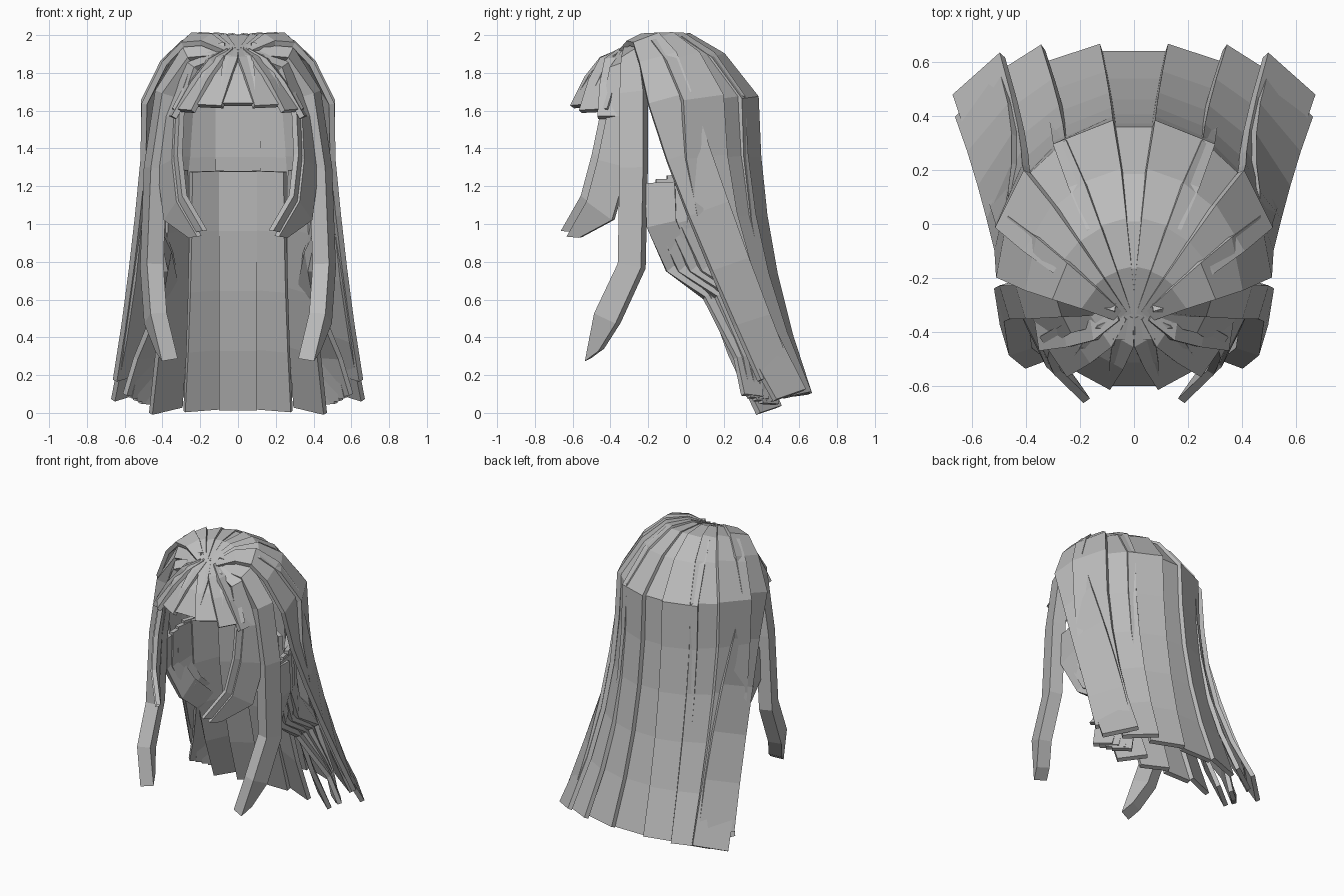
import bpy, bmesh
from math import sin, cos, pi, radians
from mathutils import Vector

cube = bpy.data.objects.get("Cube")
if cube:
    bpy.data.objects.remove(cube)

# One plain hair colour
SHADE = (0.5, 0.5, 0.5, 1)
grey = bpy.data.materials.new("hair grey")
grey.use_nodes = True
grey.diffuse_color = SHADE
grey.node_tree.nodes["Principled BSDF"].inputs["Base Color"].default_value = SHADE

HEAD_CENTER = Vector((0, -.1, 1.4))
CROWN = Vector((0, -.34, 1.93))


def facing(point):
    """Outward direction: spherical over the head, horizontal below it."""
    away = point - HEAD_CENTER
    away.z = max(away.z, 0)
    return away


def strand(name, path, width, root=1.0, tip=1.0, thick=.03, out=None, slant=0.0):
    """Flat ribbon with a rectangular section; root and tip scale its ends."""
    points = [Vector(p) for p in path]
    last = len(points) - 1
    bm = bmesh.new()
    rings = []
    for i, point in enumerate(points):
        tangent = (points[min(i + 1, last)] - points[max(i - 1, 0)]).normalized()
        away = Vector(out) if out else facing(point)
        across = tangent.cross(away).normalized()
        normal = across.cross(tangent).normalized()
        if normal.dot(away) < 0:
            normal.negate()
        scale = tip if i == last else min(1, root + 2 * i / last)
        side = across * width * scale / 2
        if i == last:
            side += tangent * slant
        inset = normal * thick
        corners = (point - side, point + side, point + side - inset, point - side - inset)
        rings.append([bm.verts.new(corner) for corner in corners])
    for upper, lower in zip(rings, rings[1:]):
        for k in range(4):
            n = (k + 1) % 4
            bm.faces.new((upper[k], upper[n], lower[n], lower[k]))
    bm.faces.new(rings[0])
    bm.faces.new(rings[-1])
    bmesh.ops.recalc_face_normals(bm, faces=bm.faces)
    mesh = bpy.data.meshes.new(name)
    bm.to_mesh(mesh)
    bm.free()
    mesh.materials.append(grey)
    obj = bpy.data.objects.new(name, mesh)
    bpy.context.collection.objects.link(obj)


def pair(name, path, width, out=None, slant=0.0, **shape):
    """Left strand plus its mirrored right twin."""
    for label, s in (("left", 1), ("right", -1)):
        mirrored = [(s * x, y, z) for x, y, z in path]
        turned = (s * out[0], out[1], out[2]) if out else None
        strand(f"{label}_{name}", mirrored, width, out=turned, slant=s * slant, **shape)


def dome_path(root, end, steps, bulge, power):
    """Path from root to end that swells upward in the middle."""
    path = []
    for i in range(steps + 1):
        t = i / steps
        point = root.lerp(end, t)
        point.z = root.z + (end.z - root.z) * t ** power + bulge * sin(pi * t)
        path.append(point)
    return path


def fall_path(rim, end, steps, power):
    """Path that drops evenly, drifts back by a power and flares sideways late."""
    path = []
    for i in range(1, steps + 1):
        s = i / steps
        point = rim.lerp(end, s)
        point.x = rim.x + (end.x - rim.x) * s ** 2.4
        point.y = rim.y + (end.y - rim.y) * s ** power
        path.append(point)
    return path


# Outer hair: strands fan from the crown, round the back, down to a flared hem
for k in range(-4, 5):
    angle = radians(22 * k)
    offset = .015 * (k % 2)
    rim = Vector(((.49 + offset) * sin(angle), (.46 + offset) * cos(angle) - .1, 1.67))
    hem = Vector((.64 * sin(angle), .5 + .14 * cos(angle), .1))
    drift = 2
    # The foremost strand on each side sweeps back early and ends behind the flare
    if abs(k) == 4:
        hem = Vector((.58 * sin(angle), .48, .2))
        drift = 1.1
    root = CROWN + Vector((.015 * k, 0, 0))
    path = dome_path(root, rim, 4, .09 + .015 * cos(angle), 3)
    strand(f"outer_strand_{k + 5}", path + fall_path(rim, hem, 5, drift), .24, root=.2)

# Inner layer behind the neck
for k in range(-2, 3):
    x, y = .17 * k, .22 - .03 * k * k
    top, hem = Vector((x, y, 1.28)), Vector((1.15 * x, .45, .02))
    strand(f"nape_strand_{k + 3}", [top] + fall_path(top, hem, 4, 1.8), .2)

# Stepped strands sweeping back from the sides of the neck
for n in range(4):
    forward = .06 * n
    sweep = [(.4 + forward / 4, .04 - forward, 1.28 - forward / 3),
             (.41 + forward / 4, .05 - forward, 1),
             (.39, .14 - forward, .8),
             (.38, .34 - forward, .65),
             (.44 + forward / 3, .42 - forward / 2, .3),
             (.48 + forward / 2, .45 - forward / 2, .05 + forward / 4)]
    pair(f"neck_strand_{n + 1}", sweep, .16, tip=.8)

# Fringe across the forehead
for k in range(-3, 4):
    angle = radians(27 * k)
    root = CROWN + Vector((.02 * k, 0, 0))
    end = Vector((.37 * sin(angle), -.34 - .26 * cos(angle), 1.56 + .08 * cos(angle)))
    strand(f"fringe_strand_{k + 4}", dome_path(root, end, 3, .02, 1.5), .18,
           root=.2, out=(sin(angle), -cos(angle), .6))

# Face-framing locks that curl forward and inward
for label, shift in (("front", 0), ("under", .03)):
    curl = [(.06, -.34, 1.92), (.26, -.35, 1.85), (.35, -.37, 1.6),
            (.36, -.42, 1.35), (.33, -.49, 1.1), (.21, -.63, .96)]
    curl = [(x + shift, y + shift, z - shift) for x, y, z in curl]
    pair(f"{label}_lock", curl, .18, out=(1, -.5, 0), slant=.03, root=.3, tip=.3)

# Long thick locks in front of the shoulders
hang = [(.07, -.33, 1.93), (.28, -.3, 1.91), (.42, -.29, 1.7), (.48, -.29, 1.3),
        (.5, -.3, .78), (.48, -.43, .5), (.42, -.5, .3)]
pair("long_lock", hang, .13, out=(1, -.3, 0), slant=.04, root=.5, tip=.4, thick=.09)
